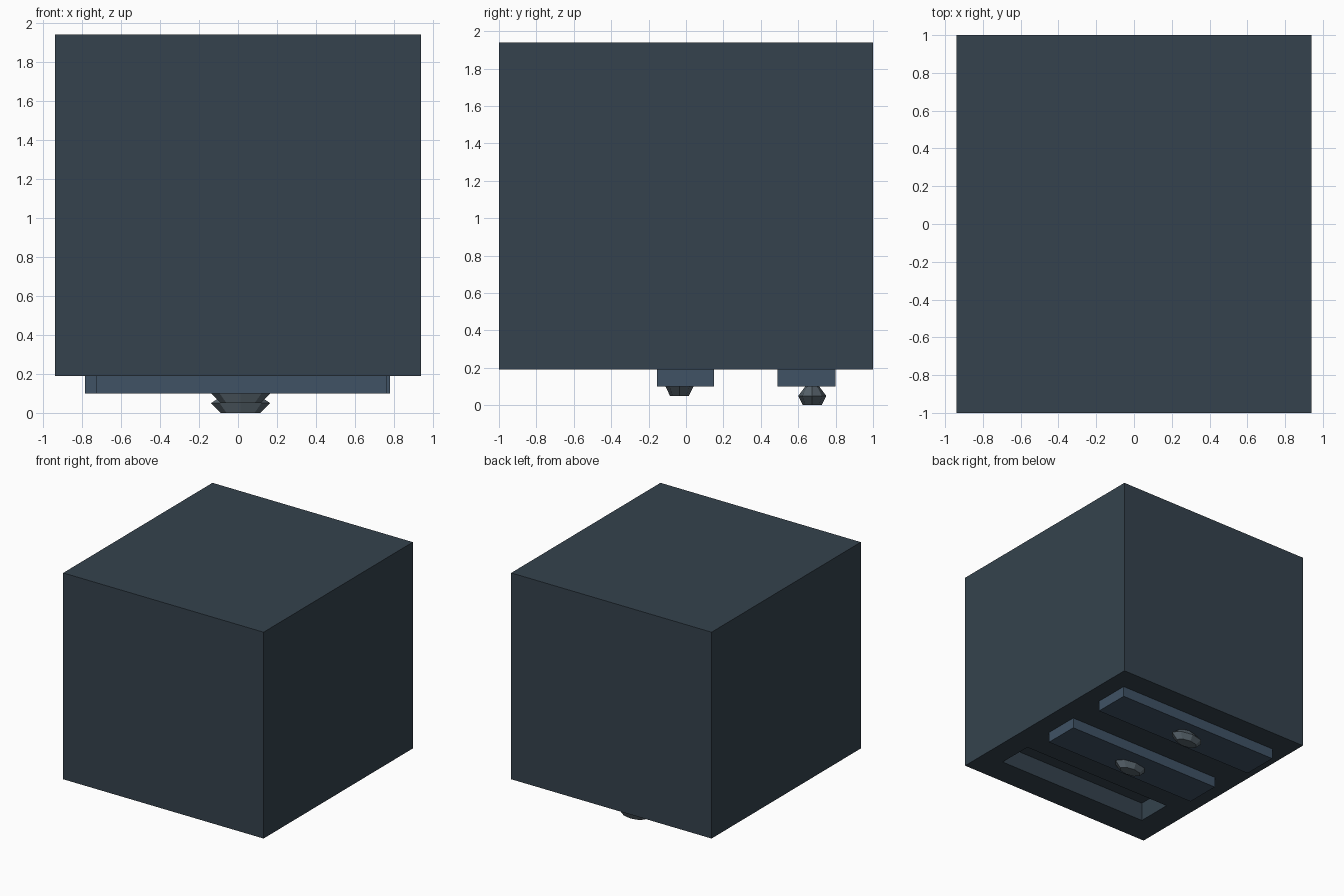
import bpy, bmesh, math

if "Cube" in bpy.data.objects:
    bpy.data.objects.remove(bpy.data.objects["Cube"])


def material(name, color):
    m = bpy.data.materials.new(name)
    m.diffuse_color = (*color, 1)
    m.use_nodes = True
    m.node_tree.nodes["Principled BSDF"].inputs["Base Color"].default_value = m.diffuse_color
    return m


BODY = material("dark_slate", (0.035, 0.055, 0.075))
DRAWER = material("slate_blue", (0.05, 0.085, 0.13))
KNOB = material("dark_metal", (0.10, 0.13, 0.155))


def box(name, x, y, z, mat=None):
    """Box from (min, max) pairs on each axis."""
    bpy.ops.mesh.primitive_cube_add(size=1, location=[sum(r) / 2 for r in (x, y, z)])
    o = bpy.context.object
    o.name = name
    o.scale = [r[1] - r[0] for r in (x, y, z)]
    bpy.ops.object.transform_apply(location=False, rotation=False, scale=True)
    if mat:
        o.data.materials.append(mat)
    return o


def knob(name, x, y, z):
    """Faceted oval knob: three octagonal rings, widest in the middle."""
    bm = bmesh.new()
    rings = []
    for dz, r in ((-0.05, 0.67), (0, 1), (0.05, 0.5)):
        rings.append([bm.verts.new((0.152 * r * math.cos(i * math.pi / 4),
                                    0.075 * r * math.sin(i * math.pi / 4), dz))
                      for i in range(8)])
    for a, b in zip(rings, rings[1:]):
        for i in range(8):
            j = (i + 1) % 8
            bm.faces.new((a[i], a[j], b[j], b[i]))
    bm.faces.new(rings[0][::-1])
    bm.faces.new(rings[-1])
    me = bpy.data.meshes.new(name)
    bm.to_mesh(me)
    bm.free()
    o = bpy.data.objects.new(name, me)
    o.location = (x, y, z)
    me.materials.append(KNOB)
    bpy.context.collection.objects.link(o)


# Cabinet body with an empty drawer slot cut in its underside
body = box("cabinet_body", (-0.94, 0.94), (-1, 1), (0.19, 1.94), BODY)
cutter = box("slot_cutter", (-0.72, 0.745), (-0.76, -0.45), (0.0, 0.35), BODY)
mod = body.modifiers.new("slot", 'BOOLEAN')
mod.operation = 'DIFFERENCE'
mod.solver = 'EXACT'
mod.object = cutter
bpy.context.view_layer.objects.active = body
bpy.ops.object.modifier_apply(modifier=mod.name)
bpy.data.objects.remove(cutter)

# Two protruding drawer fronts
box("middle_drawer", (-0.725, 0.765), (-0.155, 0.15), (0.10, 0.20), DRAWER)
box("back_drawer", (-0.785, 0.78), (0.49, 0.80), (0.10, 0.20), DRAWER)

# Knobs, the middle one set half into its drawer
knob("middle_knob", 0.013, -0.035, 0.10)
knob("back_knob", 0.013, 0.675, 0.05)
